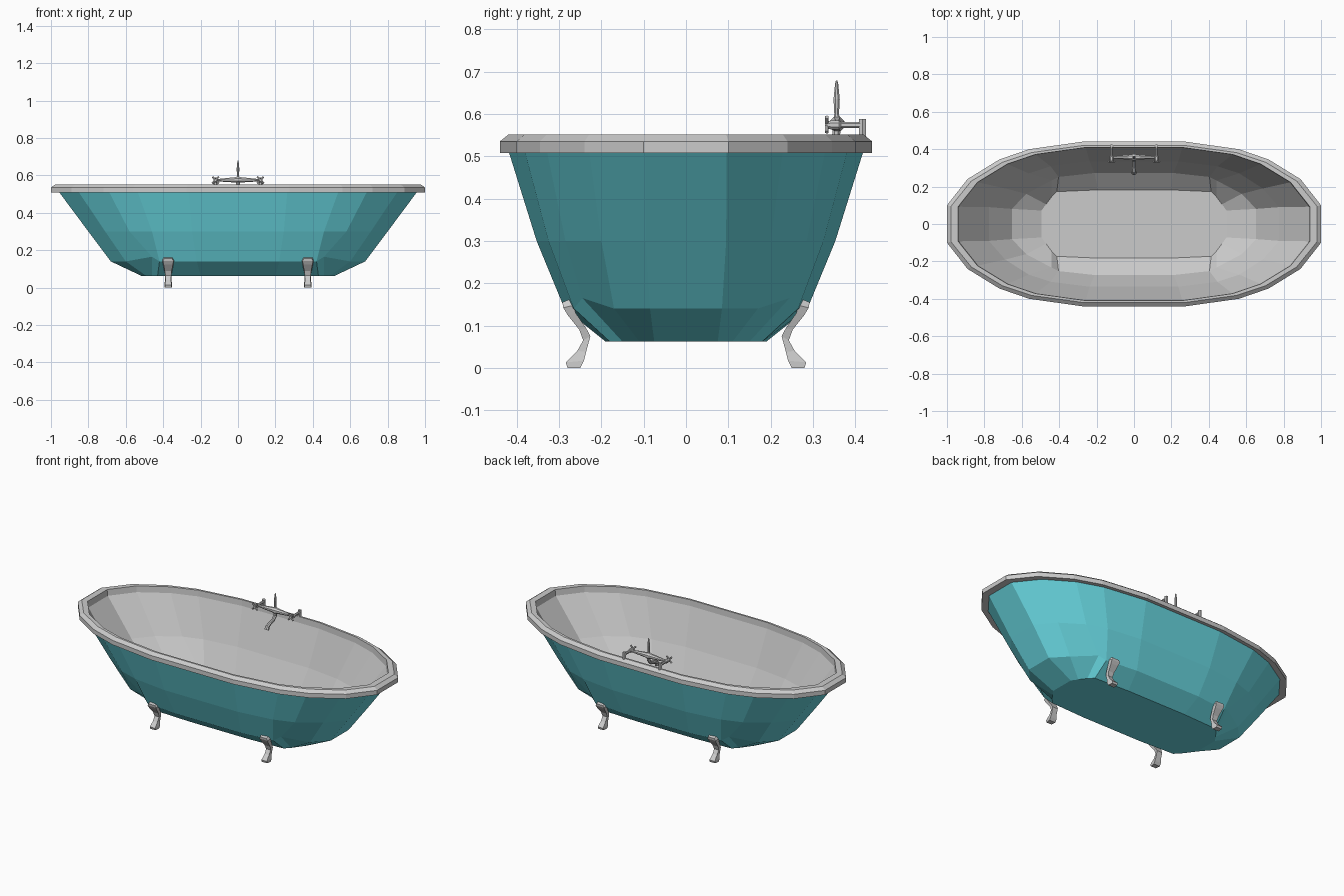
import bpy, bmesh, math
from mathutils import Vector

if "Cube" in bpy.data.objects:
    bpy.data.objects.remove(bpy.data.objects["Cube"])

teal = bpy.data.materials.new("teal_enamel")
teal.diffuse_color = (0.14, 0.68, 0.75, 1)
teal.use_nodes = True
teal.node_tree.nodes["Principled BSDF"].inputs["Base Color"].default_value = teal.diffuse_color


def make(name, verts, faces, mat=None, fix=False):
    me = bpy.data.meshes.new(name)
    me.from_pydata(verts, [], faces)
    ob = bpy.data.objects.new(name, me)
    bpy.context.collection.objects.link(ob)
    if mat:
        me.materials.append(mat)
    if fix:
        bm = bmesh.new()
        bm.from_mesh(me)
        bmesh.ops.recalc_face_normals(bm, faces=bm.faces)
        bm.to_mesh(me)
        bm.free()
    return ob


def loft(name, rings, start=False, end=False, mat=None, fix=False):
    n = len(rings[0])
    verts = [v for r in rings for v in r]
    faces = [(k * n + i, k * n + (i + 1) % n, (k + 1) * n + (i + 1) % n, (k + 1) * n + i)
             for k in range(len(rings) - 1) for i in range(n)]
    if start:
        faces.append(tuple(reversed(range(n))))
    if end:
        faces.append(tuple(range(len(verts) - n, len(verts))))
    return make(name, verts, faces, mat, fix)


def ring(quarter, z, sx=1, sy=1, dz=0):
    """Mirror a quarter outline into a full 20-sided ring."""
    q = [(p[0] * sx, p[1] * sy, (p[2] if len(p) > 2 else z) + dz) for p in quarter]
    r = q[::-1]
    return (q + [(-x, y, h) for x, y, h in r] + [(-x, -y, h) for x, y, h in q]
            + [(x, -y, h) for x, y, h in r])


def tube(name, pts, radii, sides=8):
    """Low-poly round sweep along a path."""
    pts = [Vector(p) for p in pts]
    rings = []
    for i, p in enumerate(pts):
        d = pts[min(i + 1, len(pts) - 1)] - pts[max(i - 1, 0)]
        d.normalize()
        u = d.cross(Vector((1, 0, 0)) if abs(d.x) < 0.9 else Vector((0, 1, 0))).normalized()
        w = d.cross(u)
        rings.append([tuple(p + radii[i] * (math.cos(t) * u + math.sin(t) * w))
                      for t in (2 * math.pi * (k + 0.5) / sides for k in range(sides))])
    return loft(name, rings, True, True, fix=True)


# Quarter outlines from rim to floor
RIM = [(1, .10), (.89, .24), (.72, .345), (.56, .40), (.275, .44)]
MID = [(.80, .095), (.71, .20), (.58, .285), (.46, .325), (.245, .353)]
LOW = [(.68, .085), (.60, .17), (.46, .245, .165), (.42, .265), (.22, .287)]
FLOOR = [(.515, .075), (.49, .11), (.46, .15), (.43, .18), (.2, .19)]

# Coloured outer shell
loft("tub_shell", [ring(FLOOR, .062), ring(LOW, .14), ring(MID, .30),
                   ring(RIM, .515, .96, .955)], start=True, mat=teal)

# Grey inner basin
loft("tub_basin", [ring(RIM, .515, .935, .925), ring(MID, .30, .97, .95),
                   ring(LOW, .14, .96, .95, .015), ring(FLOOR, .08, .96, .96)], end=True)

# Rolled rim with chamfered outer edge
loft("tub_rim", [ring(RIM, .51, .935, .925), ring(RIM, .508), ring(RIM, .535),
                 ring(RIM, .551, .978, .955), ring(RIM, .551, .94, .93),
                 ring(RIM, .51, .935, .925)])

# Curved feet: (inner y, z, outer y, z, half width)
LEG = [(.25, 0, .28, 0, .021), (.241, .017, .284, .013, .021), (.236, .038, .257, .040, .017),
       (.226, .075, .243, .065, .018), (.236, .094, .252, .090, .022),
       (.261, .130, .279, .124, .029), (.265, .148, .290, .142, .033),
       (.275, .162, .292, .155, .024)]
for sx in (-1, 1):
    for sy, side in ((-1, "front"), (1, "back")):
        cx = .373 * sx
        rings = [[(cx - w, sy * a, za), (cx + w, sy * a, za),
                  (cx + w * .85, sy * b, zb), (cx - w * .85, sy * b, zb)]
                 for a, za, b, zb, w in LEG]
        loft(f"{side}_{'left' if sx < 0 else 'right'}_foot", rings, True, True, fix=True)

# Tap supply posts, arms and cross handles
for s, side in ((-1, "left"), (1, "right")):
    x = .12 * s
    tube(f"{side}_tap_post", [(x, .417, .545), (x, .417, .588)], [.010, .010], 6)
    tube(f"{side}_tap_arm", [(x, .42, .574), (x, .366, .574), (x, .362, .574),
                             (x, .345, .574), (x, .328, .574)],
         [.008, .008, .012, .012, .007])
    for a in (1, -1):
        tube(f"{side}_tap_handle", [(x - .017, .333, .575 - .018 * a),
                                    (x + .017, .333, .575 + .018 * a)], [.005, .005], 6)

# Tapered cross body of the mixer
tube("mixer_body", [(-.12, .357, .574), (-.02, .357, .576), (0, .357, .576),
                    (.02, .357, .576), (.12, .357, .574)], [.006, .015, .019, .015, .006])

# Upright spindle
tube("mixer_spindle", [(0, .356, .57), (0, .356, .60), (0, .356, .635), (0, .356, .672),
                       (0, .356, .679)], [.012, .006, .008, .004, .002])

# Curved spout reaching into the tub
tube("mixer_spout", [(0, .357, .575), (0, .354, .545), (0, .335, .525), (0, .305, .517),
                     (0, .282, .508), (0, .274, .49)], [.012, .010, .010, .010, .012, .014])
